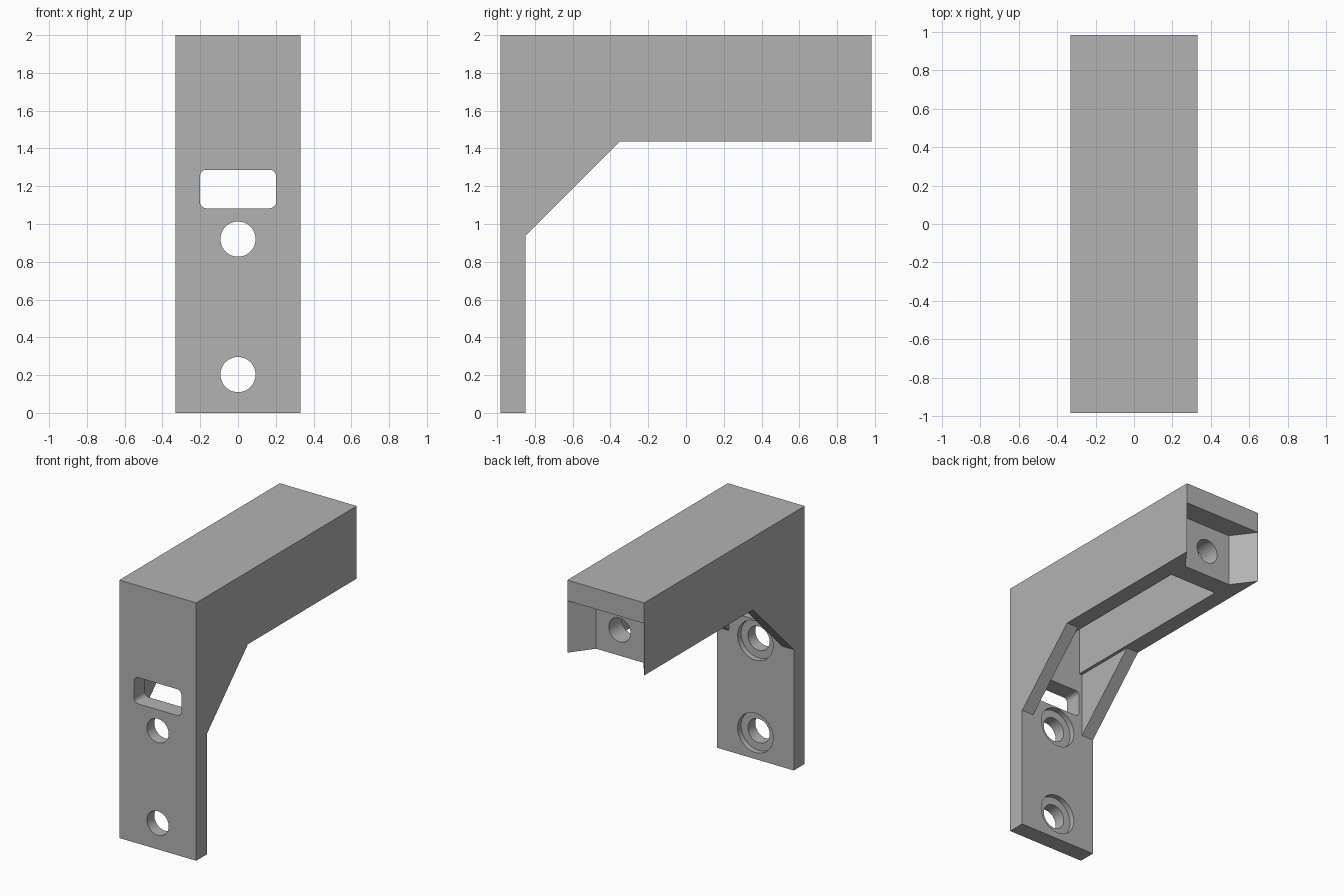
import bpy
import bmesh
from math import radians, sin, cos, pi
from mathutils import Vector

cube = bpy.data.objects.get("Cube")
if cube:
    bpy.data.objects.remove(cube, do_unlink=True)

HALF = 0.33            # half width
FRONT, BACK = -0.983, 0.983
PLATE = -0.85          # rear side of the mounting plate
UNDER = 1.437          # underside of the beam
CEILING = 1.84
INNER = 0.203          # half width of the beam cavity
GUSSET_INNER = 0.228   # half width between the gussets


def prism(name, points, start, end, axis):
    """Extrude a closed 2D profile along one axis."""
    place = {
        "x": lambda p, d: (d, p[0], p[1]),
        "y": lambda p, d: (p[0], d, p[1]),
        "z": lambda p, d: (p[0], p[1], d),
    }[axis]
    bm = bmesh.new()
    face = bm.faces.new([bm.verts.new(place(p, start)) for p in points])
    ext = bmesh.ops.extrude_face_region(bm, geom=[face])
    verts = [g for g in ext["geom"] if isinstance(g, bmesh.types.BMVert)]
    shift = Vector(place((0, 0), end - start))
    bmesh.ops.translate(bm, vec=shift, verts=verts)
    bmesh.ops.recalc_face_normals(bm, faces=bm.faces)
    mesh = bpy.data.meshes.new(name)
    bm.to_mesh(mesh)
    bm.free()
    obj = bpy.data.objects.new(name, mesh)
    bpy.context.collection.objects.link(obj)
    return obj


def circle(z, r, n=48):
    return [(r * cos(2 * pi * i / n), z + r * sin(2 * pi * i / n)) for i in range(n)]


def rounded_rect(w, z0, z1, r, n=6):
    pts = []
    corners = [(w - r, z1 - r), (r - w, z1 - r), (r - w, z0 + r), (w - r, z0 + r)]
    for q, (cx, cz) in enumerate(corners):
        for i in range(n + 1):
            a = (q + i / n) * pi / 2
            pts.append((cx + r * cos(a), cz + r * sin(a)))
    return pts


# Solid bracket silhouette: plate, diagonal gusset and beam
bracket = prism("wall_bracket", [
    (FRONT, 0), (PLATE, 0), (PLATE, 0.937), (-0.35, UNDER),
    (BACK, UNDER), (BACK, 2), (FRONT, 2)], -HALF, HALF, "x")

cutters = [
    # Hollow under the beam
    prism("beam_cavity", [(PLATE, 1.3), (0.657, 1.3), (0.657, CEILING),
                          (PLATE, CEILING)], -INNER, INNER, "x"),
    # Wider gap between the two gussets
    prism("gusset_gap", [(PLATE, 0.85), (-0.35, 1.3), (-0.35, UNDER),
                         (PLATE, UNDER)], -GUSSET_INNER, GUSSET_INNER, "x"),
    # Flared recess in the beam end
    prism("end_recess", [(-INNER, 0.813), (INNER, 0.813), (0.405, 1.083),
                         (-0.405, 1.083)], 1.3, CEILING, "z"),
    # Bolt hole in the end wall
    prism("end_hole", circle(1.637, 0.093), 0.6, 0.9, "y"),
    # Cable slot in the plate
    prism("cable_slot", rounded_rect(0.202, 1.083, 1.287, 0.035), -1.1, -0.8, "y"),
]
# Screw holes with counterbores on the rear of the plate
for z in (0.203, 0.92):
    cutters.append(prism("screw_hole", circle(z, 0.093), -1.1, -0.8, "y"))
    cutters.append(prism("counterbore", circle(z, 0.152), PLATE - 0.042, -0.8, "y"))

bpy.ops.object.select_all(action="DESELECT")
bpy.context.view_layer.objects.active = bracket
bracket.select_set(True)
for cutter in cutters:
    cutter.hide_render = True
    mod = bracket.modifiers.new(cutter.name, "BOOLEAN")
    mod.operation = "DIFFERENCE"
    mod.solver = "EXACT"
    mod.object = cutter
    bpy.ops.object.modifier_apply(modifier=mod.name)
    bpy.data.objects.remove(cutter, do_unlink=True)

# Plain grey finish
grey = bpy.data.materials.new("grey")
grey.use_nodes = True
colour = (0.45, 0.45, 0.45, 1)
grey.diffuse_color = colour
grey.node_tree.nodes["Principled BSDF"].inputs["Base Color"].default_value = colour
bracket.data.materials.clear()
bracket.data.materials.append(grey)
bpy.ops.object.shade_smooth_by_angle(angle=radians(30))
